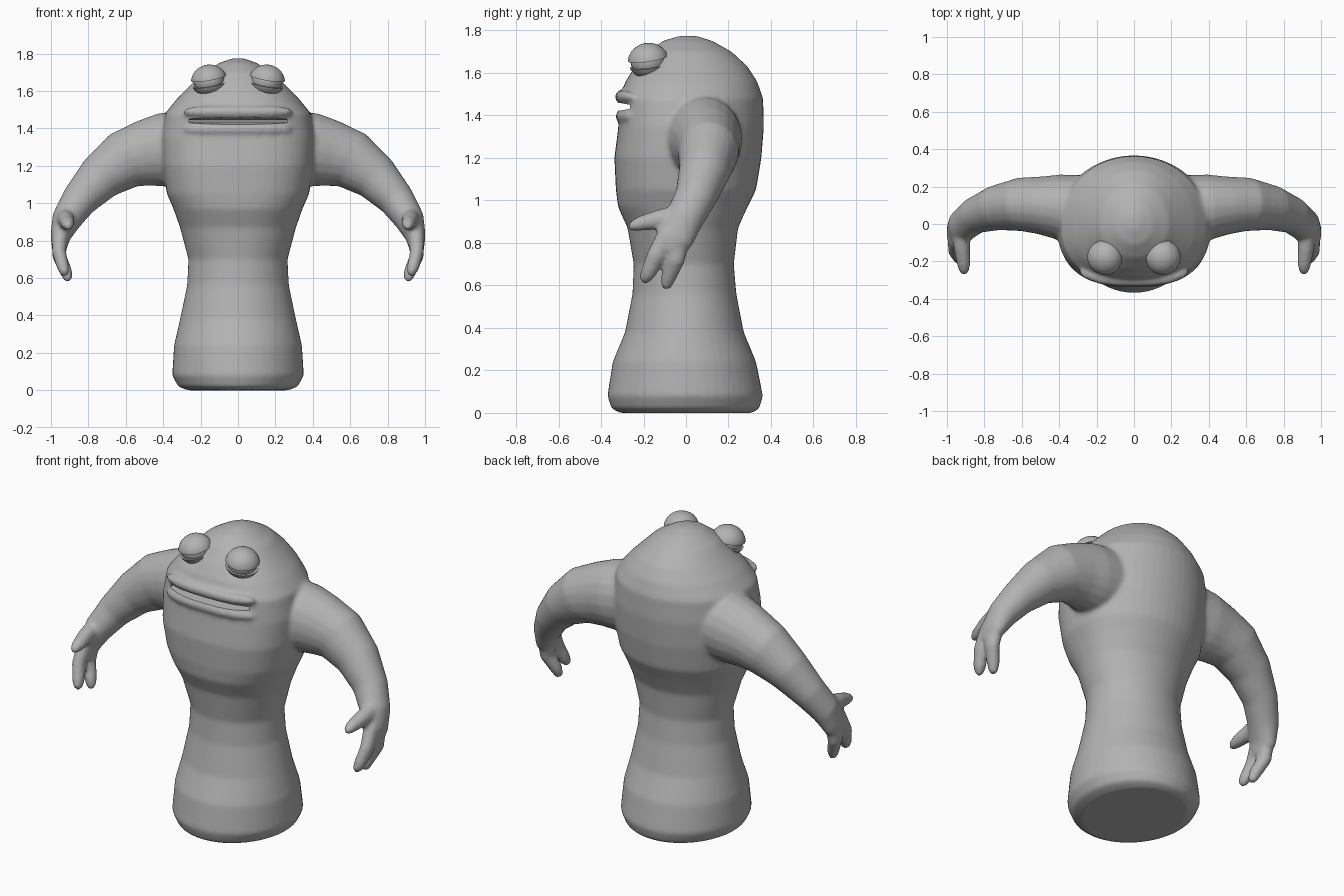
import bpy, bmesh, math
from mathutils import Vector, Matrix

if "Cube" in bpy.data.objects:
    bpy.data.objects.remove(bpy.data.objects["Cube"])

skin = bpy.data.materials.new("grey_skin")
skin.diffuse_color = (0.45, 0.45, 0.45, 1)
skin.use_nodes = True
skin.node_tree.nodes["Principled BSDF"].inputs["Base Color"].default_value = skin.diffuse_color


def loft(bm, rings):
    """Skin a list of equal-length point rings into a closed shell."""
    rows = [[bm.verts.new(p) for p in r] for r in rings]
    n = len(rows[0])
    for a, b in zip(rows, rows[1:]):
        for i in range(n):
            bm.faces.new((a[i], a[(i + 1) % n], b[(i + 1) % n], b[i]))
    bm.faces.new(rows[0][::-1])
    bm.faces.new(rows[-1])


def tube(bm, pts, side=1, ref=(0, 1, 0), n=20):
    """Tube through (x, y, z, radius along ref, other radius)."""
    c = [Vector((p[0] * side, p[1], p[2])) for p in pts]
    rings = []
    for i, p in enumerate(pts):
        t = (c[min(i + 1, len(c) - 1)] - c[max(i - 1, 0)]).normalized()
        r = Vector(ref)
        u = (r - t * r.dot(t)).normalized()
        v = t.cross(u)
        rings.append([c[i] + u * p[3] * math.cos(a) + v * p[4] * math.sin(a)
                      for a in (2 * math.pi * k / n for k in range(n))])
    loft(bm, rings)


def finish(bm, name):
    bmesh.ops.recalc_face_normals(bm, faces=bm.faces[:])
    me = bpy.data.meshes.new(name)
    bm.to_mesh(me)
    bm.free()
    me.materials.append(skin)
    ob = bpy.data.objects.new(name, me)
    bpy.context.collection.objects.link(ob)
    return ob


def select(ob):
    bpy.ops.object.select_all(action='DESELECT')
    ob.select_set(True)
    bpy.context.view_layer.objects.active = ob


# Trunk and head: height, half width, front depth, back depth, front squareness
profile = [
    (0.00, .27, .31, .31, 2), (0.02, .32, .35, .345, 2), (0.08, .352, .37, .362, 2),
    (0.24, .342, .345, .33, 2), (0.38, .31, .287, .272, 2), (0.56, .272, .252, .237, 2),
    (0.70, .265, .246, .225, 2), (0.87, .31, .275, .245, 2.2), (0.97, .345, .32, .29, 2.4),
    (1.05, .38, .33, .33, 2.5), (1.20, .405, .337, .355, 2.6), (1.35, .41, .318, .367, 2.6),
    (1.48, .39, .31, .363, 2.5), (1.56, .325, .285, .335, 2.3), (1.63, .255, .24, .29, 2.1),
    (1.70, .185, .18, .215, 2), (1.75, .10, .11, .125, 2), (1.775, .03, .03, .05, 2)]


def body_ring(z, w, f, b, n, count=48):
    ring = []
    for k in range(count):
        a = 2 * math.pi * k / count
        c, s = math.cos(a), math.sin(a)
        e = 2 / (n if s < 0 else 2)
        ring.append((math.copysign(abs(c) ** e, c) * w,
                     math.copysign(abs(s) ** e, s) * (f if s < 0 else b), z))
    return ring


bm = bmesh.new()
loft(bm, [body_ring(*p) for p in profile])

# Lips
for z, r in ((1.488, .03), (1.395, .027)):
    tube(bm, [(x, -.305 + 1.0 * x * x * abs(x) * 2.2, z, r * k, r * k) for x, k in
              ((-.29, .3), (-.26, .8), (-.18, 1), (-.09, 1), (0, 1),
               (.09, 1), (.18, 1), (.26, .8), (.29, .3))])

# Arms and hands
arm = [(.25, .09, 1.30, .17, .20), (.40, .09, 1.285, .175, .198), (.50, .10, 1.265, .155, .178),
       (.61, .105, 1.23, .143, .158), (.74, .085, 1.135, .12, .125), (.85, .045, 1.015, .098, .097),
       (.918, -.01, .91, .09, .08), (.95, -.055, .82, .09, .054), (.955, -.085, .76, .06, .04)]
finger_a = [(.95, -.085, .85, .045, .045), (.957, -.14, .74, .045, .038),
            (.935, -.18, .655, .037, .033), (.925, -.195, .625, .026, .024), (.92, -.20, .612, .01, .01)]
finger_b = [(.95, -.025, .85, .05, .045), (.957, -.05, .72, .045, .038),
            (.92, -.083, .635, .036, .034), (.91, -.095, .595, .026, .024), (.907, -.098, .58, .01, .01)]
thumb = [(.925, -.03, .92, .06, .05), (.92, -.13, .91, .047, .044),
         (.91, -.22, .89, .034, .036), (.908, -.255, .878, .024, .026), (.908, -.272, .872, .01, .01)]
for s in (1, -1):
    for part in (arm, finger_a, finger_b):
        tube(bm, part, s)
    tube(bm, thumb, s, (0, 0, 1))
body = finish(bm, "body")

# Fuse the shells into one skin
select(body)
m = body.modifiers.new("fuse", 'REMESH')
m.mode = 'VOXEL'
m.voxel_size = 0.012
bpy.ops.object.modifier_apply(modifier="fuse")
m = body.modifiers.new("soften", 'SMOOTH')
m.factor, m.iterations = 0.5, 6
bpy.ops.object.modifier_apply(modifier="soften")

# Mouth slot, a wedge narrowing inward
bm = bmesh.new()
loft(bm, [[(x, -.50, 1.395), (x, -.50, 1.49), (x, -.33, 1.462), (x, -.235, 1.445),
           (x, -.235, 1.435), (x, -.33, 1.42)] for x in (-.262, .262)])
cutter = finish(bm, "mouth_cutter")
cutter.hide_render = True
select(body)
m = body.modifiers.new("mouth", 'BOOLEAN')
m.operation, m.object, m.solver = 'DIFFERENCE', cutter, 'EXACT'
bpy.ops.object.modifier_apply(modifier="mouth")
bpy.data.objects.remove(cutter)
select(body)
bpy.ops.object.shade_smooth_by_angle(angle=math.radians(45))


# Eyes: a ball between two thick lids
def eye_part(name, s, scale, cut=None, keep_up=True):
    bm = bmesh.new()
    bmesh.ops.create_uvsphere(bm, u_segments=20, v_segments=14, radius=1)
    bmesh.ops.scale(bm, vec=scale, verts=bm.verts[:])
    if cut is not None:
        bmesh.ops.bisect_plane(bm, geom=bm.verts[:] + bm.edges[:] + bm.faces[:],
                               plane_co=(0, 0, cut), plane_no=(0, 0, 1),
                               clear_inner=keep_up, clear_outer=not keep_up)
        bmesh.ops.holes_fill(bm, edges=[e for e in bm.edges if e.is_boundary])
    turn = (Matrix.Rotation(math.radians(10 * s), 4, 'Y')
            @ Matrix.Rotation(math.radians(8), 4, 'X'))
    bmesh.ops.transform(bm, matrix=Matrix.Translation((.155 * s, -.178, 1.656)) @ turn,
                        verts=bm.verts[:])
    ob = finish(bm, name)
    select(ob)
    bpy.ops.object.shade_smooth_by_angle(angle=math.radians(40))


for s, side in ((1, "left"), (-1, "right")):
    eye_part("eyeball_" + side, s, (.083, .083, .075))
    eye_part("upper_lid_" + side, s, (.096, .096, .085), 0.012, True)
    eye_part("lower_lid_" + side, s, (.096, .094, .082), -0.022, False)
